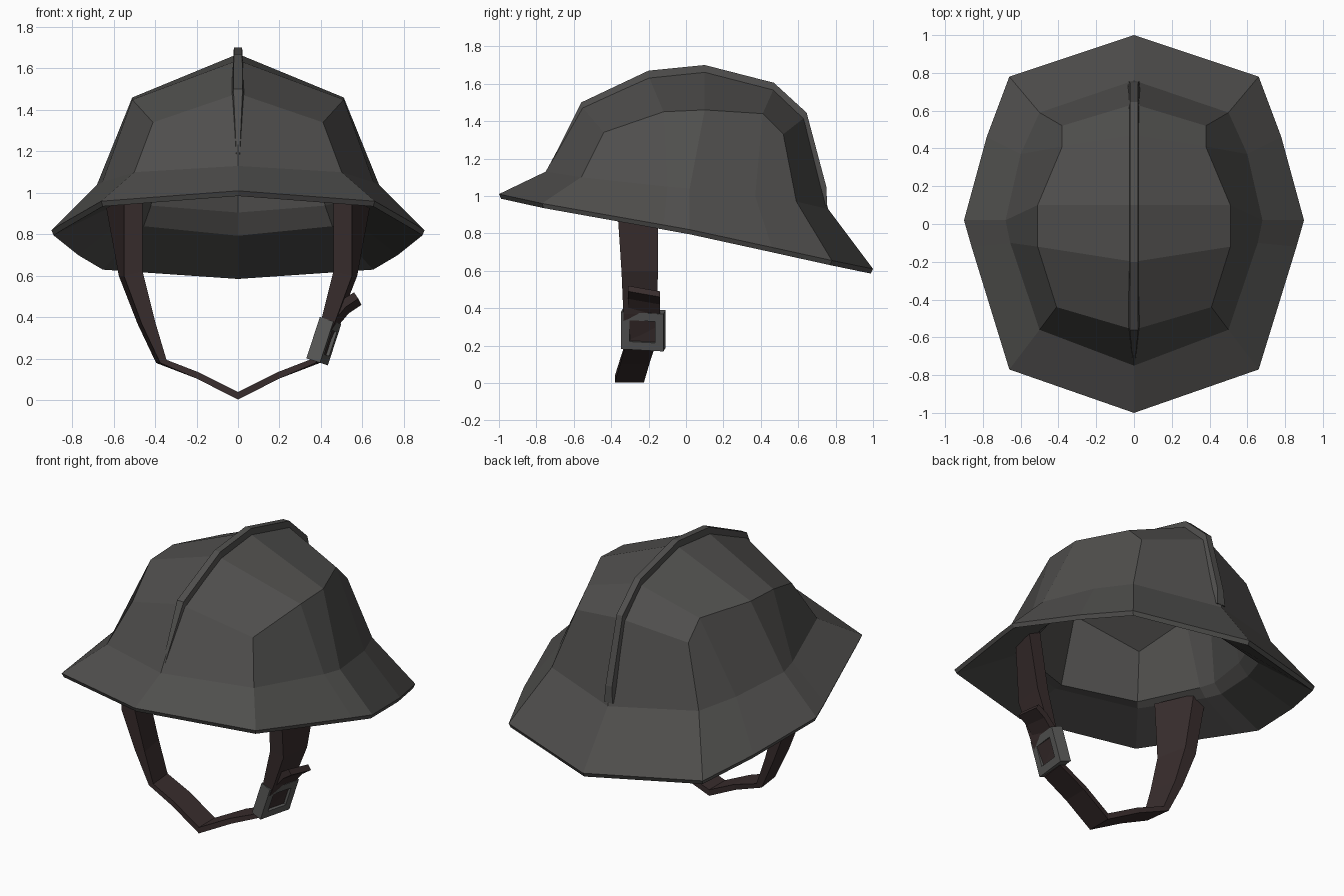
import bpy, bmesh
from math import radians
from mathutils import Matrix, Vector

if "Cube" in bpy.data.objects:
    bpy.data.objects.remove(bpy.data.objects["Cube"])


def material(name, rgb):
    m = bpy.data.materials.new(name)
    m.diffuse_color = (*rgb, 1)
    m.use_nodes = True
    m.node_tree.nodes["Principled BSDF"].inputs["Base Color"].default_value = m.diffuse_color
    return m


shell_grey = material("shell_grey", (0.08, 0.078, 0.075))
metal_grey = material("metal_grey", (0.10, 0.10, 0.097))
leather = material("leather", (0.04, 0.026, 0.026))


def build(name, verts, faces, mat, mirror=False):
    bm = bmesh.new()
    vs = [bm.verts.new(v) for v in verts]
    for f in faces:
        bm.faces.new([vs[i] for i in f])
    if mirror:
        bmesh.ops.mirror(bm, geom=bm.verts[:] + bm.edges[:] + bm.faces[:],
                         axis='X', merge_dist=0.001)
        bmesh.ops.remove_doubles(bm, verts=bm.verts[:], dist=0.0005)
    bmesh.ops.recalc_face_normals(bm, faces=bm.faces[:])
    me = bpy.data.meshes.new(name)
    bm.to_mesh(me)
    bm.free()
    me.materials.append(mat)
    ob = bpy.data.objects.new(name, me)
    bpy.context.collection.objects.link(ob)
    return ob


def loft(sections, cap_start=True, cap_end=True):
    """Join closed four-point sections into a tube."""
    n = 4
    verts = [p for s in sections for p in s]
    faces = [(i * n + j, i * n + (j + 1) % n, i * n + n + (j + 1) % n, i * n + n + j)
             for i in range(len(sections) - 1) for j in range(n)]
    if cap_start:
        faces.append(tuple(range(n)))
    if cap_end:
        faces.append(tuple(range(len(verts) - n, len(verts))))
    return verts, faces


# Helmet shell: right half rings, front to back
brim = [(0, -1, 1.01), (.66, -.77, .96), (.86, -.12, .845), (.9, .02, .82),
        (.78, .46, .725), (.66, .78, .655), (0, 1, .61)]
base = [(0, -.75, 1.13), (.5, -.56, 1.10), (.655, -.1, 1.05), (.68, .02, 1.04),
        (.60, .37, 1.0), (.5, .59, .97), (0, .76, .93)]
upper = [(0, -.56, 1.48), (.41, -.44, 1.34), (.51, -.12, 1.45), (.51, .1, 1.46),
         (.38, .41, 1.44), (.38, .52, 1.33), (0, .635, 1.42)]
ridge = [(0, -.2, 1.64), (0, .1, 1.67), (0, .47, 1.575)]


def inset(ring, scale, drop, tilt=0.0):
    return [(x * scale, y * scale, z - drop - tilt * y) for x, y, z in ring]


# Underside: thin rim, lower lip, narrower liner edge, inner dome
outer = brim + base + upper + ridge
inner = (inset(brim, .988, .025) + inset(base, .91, .11, .035)
         + inset(base, .84, .055, -.04) + inset(upper + ridge, .92, .04))


def half_shell(start, rings):
    """Ring walls plus the four crown faces that meet the ridge."""
    fs = [(start + 7 * r + i, start + 7 * r + i + 1, start + 7 * r + i + 8, start + 7 * r + i + 7)
          for r in range(rings - 1) for i in range(6)]
    u = start + 7 * (rings - 1)
    return fs + [tuple(u + k for k in f) for f in
                 ((0, 1, 2, 7), (7, 2, 3, 8), (8, 3, 4, 9), (9, 4, 5, 6))]


faces = half_shell(0, 3) + half_shell(24, 4) + [(i, i + 1, i + 25, i + 24) for i in range(6)]
build("helmet_shell", outer + inner, faces, shell_grey, mirror=True)

# Crest along the centre line: (y, z, half width) outer path and sunken path
top = [(-.74, 1.14, .006), (-.56, 1.50, .022), (-.2, 1.67, .02), (.1, 1.70, .02),
       (.47, 1.605, .02), (.645, 1.445, .02), (.75, 1.05, .022), (.755, .95, .028)]
sunk = [(-.72, 1.13, .012), (-.53, 1.46, .034), (-.19, 1.61, .026), (.1, 1.64, .024),
        (.45, 1.54, .026), (.60, 1.40, .03), (.71, 1.05, .034), (.72, .95, .034)]
build("crest", *loft([[(-a, *t), (a, *t), (b, *s), (-b, *s)]
                      for (*t, a), (*s, b) in zip(top, sunk)]), shell_grey)

# Chin strap: x of front inner, front outer, back outer, back inner; z inner, outer; y front, back
stations = [(.46, .55, .645, .56, .98, .98, -.37, -.15),
            (.46, .55, .575, .50, .62, .60, -.345, -.15),
            (.40, .465, .485, .43, .38, .37, -.335, -.155),
            (.345, .375, .395, .36, .195, .18, -.33, -.17),
            (.19, .20, .20, .19, .135, .105, -.35, -.195),
            (0, 0, 0, 0, .04, .003, -.38, -.225)]
sections = [[(a, yf, zi), (b, yf, zo), (c, yb, zo), (d, yb, zi)]
            for a, b, c, d, zi, zo, yf, yb in stations]
build("chin_strap", *loft(sections, cap_end=False), leather, mirror=True)

# Loose strap tail above the buckle
tail = [(.44, .42, .465, .385), (.50, .485, .52, .45), (.56, .52, .58, .49)]
build("strap_tail", *loft([[(x1, -.31, z1), (x2, -.31, z2),
                            (x2 + .015, -.14, z2 - .03), (x1 + .015, -.14, z1 - .03)]
                           for x1, z1, x2, z2 in tail]), leather)

# Buckle frame: rectangular ring, tilted along the strap
place = (Matrix.Translation((.415, -.228, .285)) @ Matrix.Rotation(radians(18), 4, 'Y')
         @ Matrix.Rotation(radians(-10), 4, 'Z'))


def rect(x, w, h):
    return [place @ Vector((x, sy * w, sz * h)) for sy, sz in ((-1, -1), (1, -1), (1, 1), (-1, 1))]


frame, frame_faces = loft([rect(.034, .07, .06), rect(.034, .115, .105),
                           rect(-.036, .115, .105), rect(-.036, .07, .06)], False, False)
frame_faces += [(12 + j, 12 + (j + 1) % 4, (j + 1) % 4, j) for j in range(4)]
build("buckle_frame", frame, frame_faces, metal_grey)

# Strap panel visible through the buckle window
build("buckle_strap", *loft([rect(.018, .075, .065), rect(-.025, .075, .065)]), leather)
